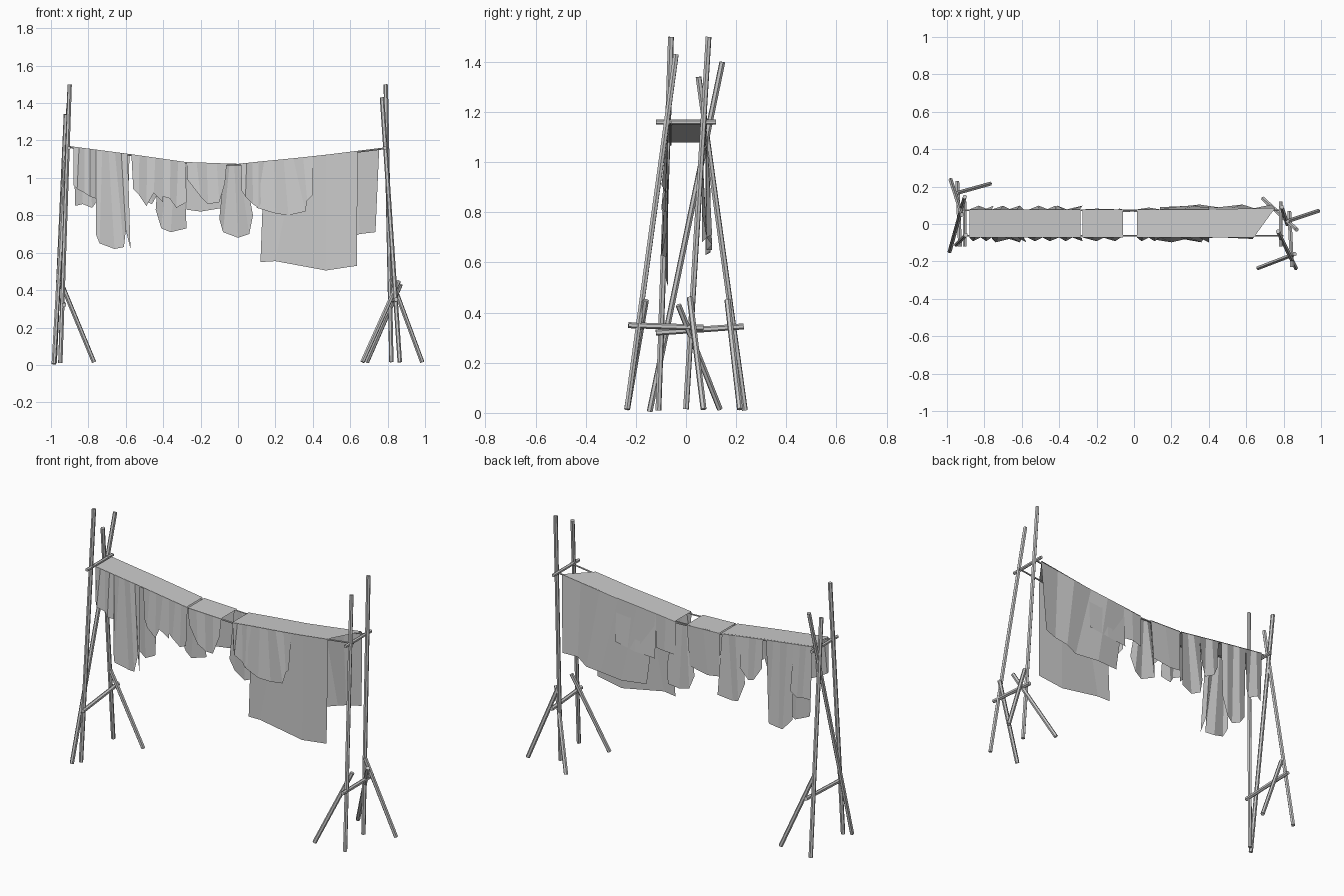
import bpy
from mathutils import Vector

cube = bpy.data.objects.get("Cube")
if cube:
    bpy.data.objects.remove(cube, do_unlink=True)


def flat_material(name, value):
    mat = bpy.data.materials.new(name)
    mat.use_nodes = True
    mat.diffuse_color = (value, value, value, 1)
    mat.node_tree.nodes["Principled BSDF"].inputs["Base Color"].default_value = (value, value, value, 1)
    return mat


GREY = flat_material("light grey", 0.6)


def pole(name, a, b, radius=0.012):
    a, b = Vector(a), Vector(b)
    bpy.ops.mesh.primitive_cylinder_add(vertices=6, radius=radius, depth=(b - a).length, location=(a + b) / 2)
    ob = bpy.context.object
    ob.name = name
    ob.rotation_euler = (b - a).to_track_quat('Z', 'Y').to_euler()
    ob.data.materials.append(GREY)


def sheet(name, rows):
    """Grid of flat faces through rows of equally many points."""
    n = len(rows[0])
    faces = [(r * n + i, r * n + i + 1, (r + 1) * n + i + 1, (r + 1) * n + i)
             for r in range(len(rows) - 1) for i in range(n - 1)]
    me = bpy.data.meshes.new(name)
    me.from_pydata([p for row in rows for p in row], [], faces)
    me.materials.append(GREY)
    bpy.context.collection.objects.link(bpy.data.objects.new(name, me))


# Sagging line height
SAG = [(-0.9, 1.17), (-0.56, 1.125), (-0.28, 1.085), (0, 1.075), (0.14, 1.09), (0.4, 1.115), (0.8, 1.165)]


def line_z(x):
    for (xa, za), (xb, zb) in zip(SAG, SAG[1:]):
        if x <= xb:
            return za + (zb - za) * (x - xa) / (xb - xa)
    return SAG[-1][1]


FRONT, BACK = -0.072, 0.078


def panel(name, x0, x1, y, hem, fold=0.02, drift=0.0):
    """Cloth hung from the line between x0 and x1 down to a pleated hem."""
    top, bottom = [], []
    side = 1 if y > 0 else -1
    for i, (x, z) in enumerate(hem):
        t = x0 + (x1 - x0) * i / (len(hem) - 1)
        top.append((t, y, line_z(t)))
        bottom.append((x, y + side * (drift + fold * (i % 2)), z))
    sheet(name, [top, bottom])


def cover(name, xs, right_front=None):
    """Cloth lying across the two lines."""
    fx = xs[:-1] + [right_front or xs[-1]]
    sheet(name, [[(x, FRONT, line_z(x) + 0.003) for x in fx],
                 [(x, BACK + 0.008 * (x > 0.5), line_z(x) + 0.003) for x in xs]])


# Right end frame
pole("right_front_pole", (-0.95, -0.11, 0.01), (-0.9, -0.06, 1.5))
pole("right_cross_pole", (-0.985, -0.145, 0.005), (-0.905, 0.145, 1.4))
pole("right_back_pole", (-0.98, 0.235, 0.01), (-0.92, 0.05, 1.34))
pole("right_prop", (-0.77, 0.215, 0.015), (-0.95, 0.165, 0.45))
pole("right_low_bar", (-0.93, -0.12, 0.32), (-0.945, 0.23, 0.345))
pole("right_high_bar", (-0.905, -0.12, 1.16), (-0.905, 0.12, 1.16), 0.01)

# Left end frame
pole("left_front_pole", (0.865, -0.235, 0.015), (0.77, -0.04, 1.43))
pole("left_back_pole", (0.82, 0.0, 0.015), (0.79, 0.09, 1.5))
pole("left_front_prop", (0.665, -0.235, 0.015), (0.86, -0.16, 0.45))
pole("left_back_prop", (0.69, 0.135, 0.015), (0.87, -0.03, 0.43))
pole("left_outer_prop", (0.985, 0.07, 0.015), (0.82, 0.015, 0.46))
pole("left_low_bar", (0.845, -0.23, 0.35), (0.83, 0.07, 0.34))
pole("left_high_bar", (0.785, -0.12, 1.16), (0.785, 0.12, 1.16), 0.01)

# Two washing lines
for side, y in (("front", FRONT + 0.01), ("back", BACK - 0.005)):
    for (xa, za), (xb, zb) in zip(SAG, SAG[1:]):
        pole(side + "_line", (xa, y, za - 0.005), (xb, y, zb - 0.005), 0.005)

# Cloth tops across the lines
cover("right_cloth_top", [-0.88, -0.76, -0.56, -0.42, -0.285])
cover("middle_cloth_top", [-0.275, -0.17, -0.06])
cover("left_cloth_top", [0.015, 0.14, 0.4, 0.755], 0.64)

# Front cloths, from the model's right to its left
panel("small_shirt_front", -0.88, -0.76, FRONT,
      [(-0.88, 0.96), (-0.86, 0.94), (-0.82, 0.92), (-0.79, 0.9), (-0.76, 0.89)])
panel("trousers_front", -0.76, -0.59, FRONT,
      [(-0.76, 0.7), (-0.74, 0.65), (-0.66, 0.62), (-0.61, 0.63), (-0.6, 0.72), (-0.575, 0.62)], 0.02, 0.006)
panel("vest_front", -0.57, -0.4, FRONT,
      [(-0.56, 0.94), (-0.53, 0.91), (-0.49, 0.85), (-0.45, 0.92), (-0.4, 0.87)])
panel("towel_front", -0.4, -0.28, FRONT,
      [(-0.4, 0.9), (-0.365, 0.89), (-0.33, 0.84), (-0.275, 0.87)])
panel("scarf_front", -0.275, -0.06, FRONT,
      [(-0.27, 0.99), (-0.2, 0.9), (-0.16, 0.86), (-0.1, 0.87), (-0.07, 0.97)])
panel("sock_front", 0.015, 0.14, FRONT,
      [(0.02, 0.93), (0.04, 0.9), (0.08, 0.86), (0.11, 0.84), (0.14, 0.9)])
panel("skirt_front", 0.14, 0.4, FRONT,
      [(0.1, 0.84), (0.2, 0.81), (0.27, 0.8), (0.36, 0.82), (0.37, 0.88), (0.4, 0.91)], 0.016, 0.01)
panel("big_sheet_front", 0.14, 0.64, FRONT,
      [(0.12, 0.55), (0.2, 0.555), (0.47, 0.505), (0.635, 0.53)], 0.008)

# Back cloths, from the model's right to its left
panel("small_shirt_back", -0.88, -0.76, BACK,
      [(-0.87, 0.85), (-0.83, 0.86), (-0.78, 0.84), (-0.75, 0.88)])
panel("trousers_back", -0.76, -0.58, BACK,
      [(-0.75, 0.7), (-0.7, 0.64), (-0.66, 0.63), (-0.61, 0.65), (-0.59, 0.78)])
panel("vest_back", -0.56, -0.42, BACK,
      [(-0.55, 0.95), (-0.51, 0.88), (-0.46, 0.86), (-0.42, 0.93)])
panel("towel_back", -0.42, -0.29, BACK,
      [(-0.44, 0.83), (-0.41, 0.73), (-0.36, 0.71), (-0.275, 0.73)])
panel("scarf_back", -0.275, -0.06, BACK, [(-0.275, 0.83), (-0.2, 0.82), (-0.08, 0.84)], 0.004)
panel("hanging_shirt", -0.07, 0.03, BACK - 0.015,
      [(-0.1, 0.78), (-0.08, 0.71), (0.0, 0.68), (0.06, 0.7), (0.08, 0.8)], 0.02)
panel("sock_back", 0.015, 0.14, BACK, [(0.015, 0.88), (0.08, 0.89), (0.14, 0.89)], 0.01)
panel("skirt_back", 0.14, 0.4, BACK, [(0.14, 0.83), (0.27, 0.84), (0.4, 0.86)], 0.006, 0.012)
panel("big_sheet_back", 0.14, 0.755, BACK + 0.004,
      [(0.2, 0.66), (0.35, 0.65), (0.5, 0.65), (0.58, 0.67), (0.65, 0.7), (0.735, 0.71)], 0.022)
